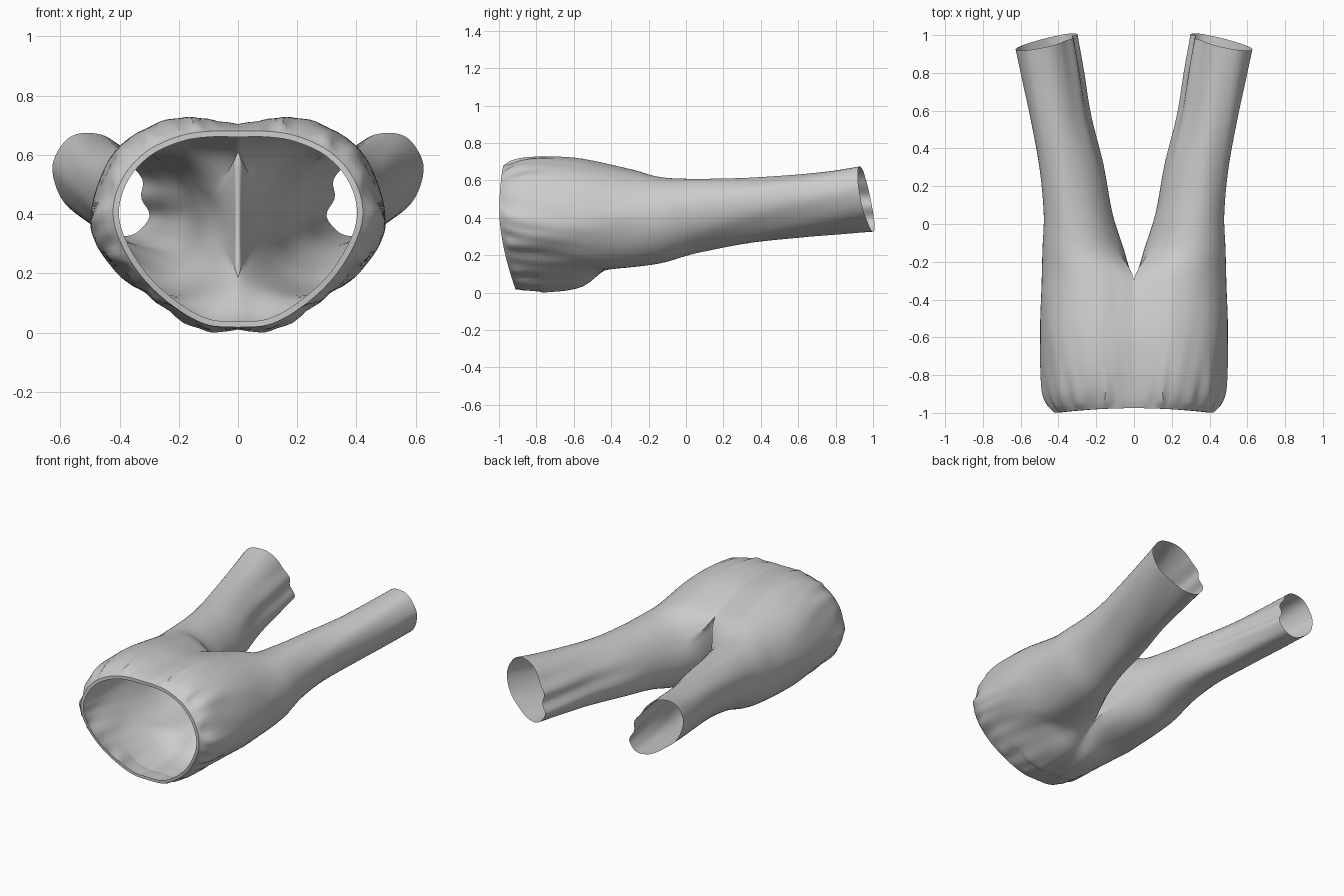
import bpy, bmesh
from math import sin, cos, radians, sqrt, exp, pi
from mathutils import Vector

if "Cube" in bpy.data.objects:
    bpy.data.objects.remove(bpy.data.objects["Cube"])

SUB, INNER, STEP = 6, 16, 5      # arc subdivision, inner-leg points, lengthwise steps

# Half cross-sections (x, z): top centre -> outer side -> bottom centre
WAIST = [(0, .685), (.1, .684), (.2, .667), (.31, .615), (.39, .525), (.422, .41),
         (.39, .295), (.31, .175), (.2, .08), (.1, .03), (0, .022)]
HIP = [(0, .708), (.1, .724), (.2, .73), (.33, .685), (.43, .59), (.495, .39),
       (.465, .285), (.37, .19), (.255, .09), (.11, .01), (0, .016)]
SEAT = [(0, .695), (.1, .71), (.2, .717), (.33, .675), (.44, .58), (.498, .4),
        (.465, .28), (.38, .18), (.255, .115), (.11, .043), (0, .045)]
CROTCH = [(0, .615), (.08, .64), (.2, .662), (.33, .635), (.435, .55), (.49, .415),
          (.445, .26), (.34, .155), (.21, .13), (.08, .15), (0, .19)]
# Leg sections: y, x inner, x outer, z bottom, z top, lean
LEGS = [(-.14, .052, .485, .16, .622, .02), (.05, .113, .478, .215, .612, .035),
        (.3, .163, .5, .263, .614, .045), (.55, .233, .544, .295, .63, .05),
        (.77, .275, .59, .315, .652, .055), (.96, .315, .63, .33, .68, .06)]


def spline(pts, steps):
    """Catmull-Rom curve through pts."""
    p = [2 * pts[0] - pts[1]] + pts + [2 * pts[-1] - pts[-2]]
    out = []
    for i in range(1, len(p) - 2):
        a, b, c, d = p[i - 1:i + 3]
        for k in range(steps):
            t = k / steps
            out.append(.5 * (2 * b + (c - a) * t + (2 * a - 5 * b + 4 * c - d) * t * t
                             + (3 * b - a - 3 * c + d) * t ** 3))
    return out + [pts[-1].copy()]


def arc(profile, y_of):
    pts = spline([Vector((x, 0, z)) for x, z in profile], SUB)
    for p in pts:
        p.y = y_of(p)
    return pts


def mix(a, b, t):
    return [(p[0] + (q[0] - p[0]) * t, p[1] + (q[1] - p[1]) * t) for p, q in zip(a, b)]


def waist_y(p):
    t = max(0, min(1, p.z / .5))
    return -.905 - .07 * t * (2 - t) - .022 * (p.x / .4) ** 2


# Trunk stations
stations = [arc(WAIST, waist_y),
            arc(mix(WAIST, HIP, .45), lambda p: waist_y(p) + .045),
            arc(mix(WAIST, HIP, .82), lambda p: waist_y(p) + .12),
            arc(HIP, lambda p: -.74), arc(SEAT, lambda p: -.55),
            arc(CROTCH, lambda p: -.3 - .08 * (.6 - p.z) / .41)]
split = len(stations) - 1
M = len(stations[0])

# Crotch seam closes the first leg ring
top, bottom = stations[split][0], stations[split][-1]
for k in range(1, INNER):
    p = bottom.lerp(top, k / INNER)
    p.y += .02 * sin(pi * k / INNER)
    stations[split].append(p)

# Leg stations: leaning, slightly bowed ellipses, gradually slanted toward the hem
for n, (y, x0, x1, z0, z1, lean) in enumerate(LEGS):
    cx, cz, h, b = (x0 + x1) / 2, (z0 + z1) / 2, (x1 - x0) / 2, (z1 - z0) / 2
    a = sqrt(h * h - lean * lean)
    s = 156 - 4 * n                # angle where the inner side begins
    angles = [s - 2 * s * k / (M - 1) for k in range(M)]
    angles += [-s - (360 - 2 * s) * k / INNER for k in range(1, INNER)]
    slant = max(0, y)
    ring = []
    for d in angles:
        t = radians(d)
        dx = a * cos(t) + lean * sin(t) - .006 * n * sin(t) ** 2
        dz = b * sin(t)
        ring.append(Vector((cx + dx, y - slant * (.19 * dx + .15 * dz), cz + dz)))
    stations.append(ring)

# Run a smooth line down every column
cols = [spline([s[j] for s in stations], STEP) for j in range(M)]
cols += [spline([s[j] for s in stations[split:]], STEP) for j in range(M, M + INNER - 1)]
rows = [[c[i] for c in cols[:M]] for i in range(split * STEP)]
rows += [[c[i + split * STEP] for c in cols[:M]] + [c[i] for c in cols[M:]]
         for i in range((len(stations) - 1 - split) * STEP + 1)]

# Cloth folds: gathers at the waist, long soft creases on the legs
for i, row in enumerate(rows):
    for j, p in enumerate(row):
        if i <= split * STEP and (j == 0 or j >= M - 1):
            p.x = 0
            continue
        p.x = max(p.x, 0)
        u = j / (M - 1)
        if i < split * STEP:
            d = p.y - waist_y(p)
            fold = sin(u * 52 + 7 * d) * .55 + sin(u * 91 + 1.7 - 12 * d) * .55
            amp = .01 * min(1, d / .035) * exp(-max(0, d - .05) / .17)
            edge = min(1, 8 * u, 8 * (1 - u))
            out = Vector((p.x, 0, p.z - .38)).normalized()
            p += out * fold * amp * edge
        elif p.y > .2 and p.x < .24 + .16 * p.y and .3 < p.z < .62:
            # ripples on the inner side of each leg
            w = (p.z - .3) / .32
            p.x += .016 * (p.y - .2) * sin(w * 5 * pi) * sin(w * pi)
        elif p.y > -.1 and j < M:
            p.z += .004 * sin(u * 30 + p.y * 7) * sin(u * pi) * min(1, (p.y + .1) * 4)

# Folded lip around the waist opening
lip = []
for p in rows[0]:
    out = Vector((p.x, 0, p.z - .36)).normalized() * .02
    lip.append(Vector((max(0, p.x - out.x), p.y, p.z - out.z)))
rows.insert(0, lip)

low = min(p.z for r in rows for p in r)
bm = bmesh.new()
grid = [[bm.verts.new((p.x, p.y, p.z - low)) for p in r] for r in rows]
for r, s in zip(grid, grid[1:]):
    n = min(len(r), len(s))
    for j in range(n if n > M else M - 1):
        k = (j + 1) % n
        bm.faces.new((r[j], r[k], s[k], s[j]))
bmesh.ops.recalc_face_normals(bm, faces=bm.faces)
if sum(f.normal.x * f.calc_area() for f in bm.faces if f.calc_center_median().x > .4) < 0:
    bmesh.ops.reverse_faces(bm, faces=bm.faces)

# Mirror the half into the full pair of trousers
mesh = bpy.data.meshes.new("trousers")
bm.to_mesh(mesh)
bm.free()
trousers = bpy.data.objects.new("trousers", mesh)
bpy.context.collection.objects.link(trousers)
mirror = trousers.modifiers.new("mirror", 'MIRROR')
mirror.use_axis[0] = True
mirror.use_mirror_merge = True
mirror.merge_threshold = .0005
bpy.context.view_layer.objects.active = trousers
trousers.select_set(True)
bpy.ops.object.shade_smooth_by_angle(angle=radians(35))
